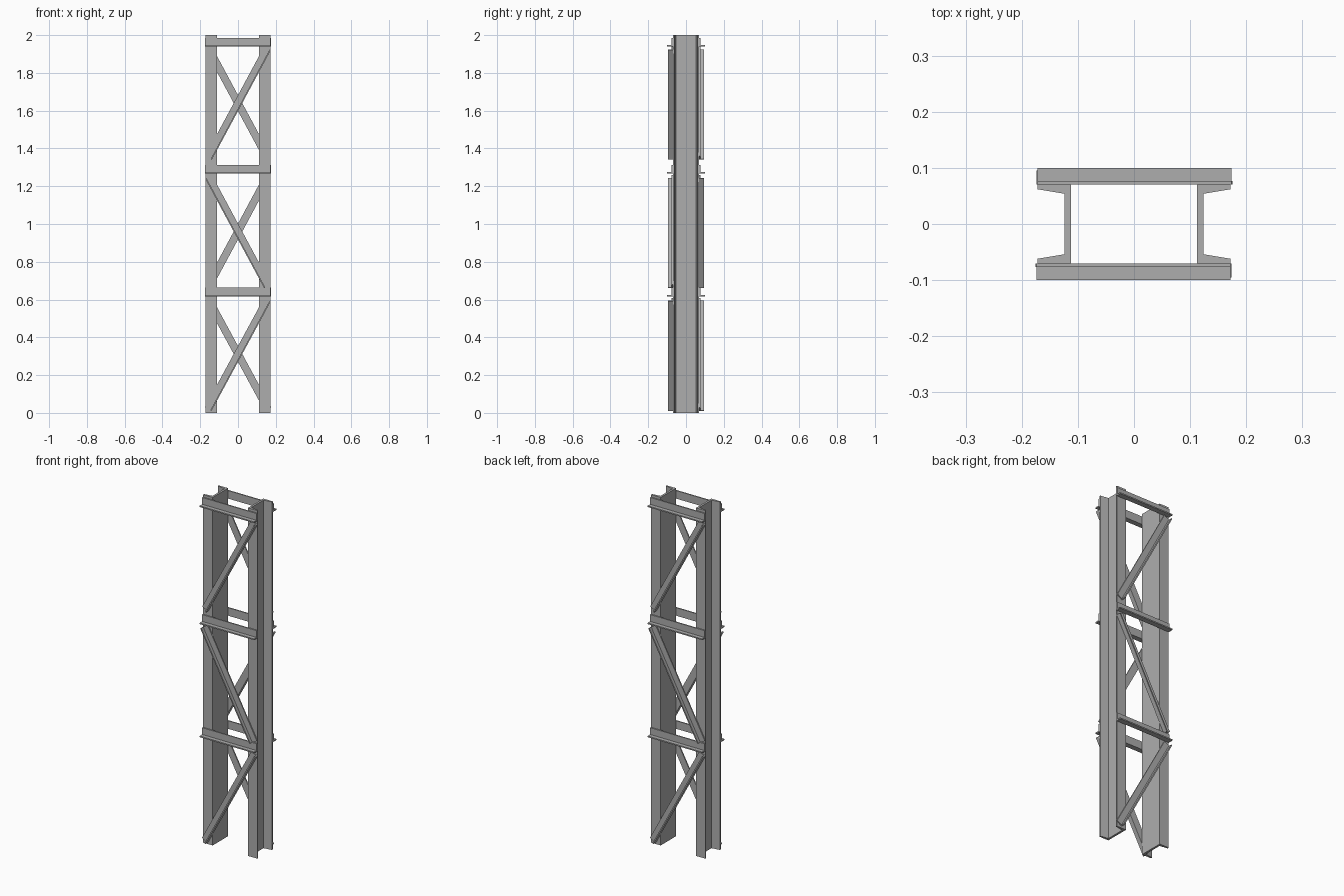
import bpy, bmesh
from math import pi
from mathutils import Vector, Matrix

cube = bpy.data.objects.get("Cube")
if cube:
    bpy.data.objects.remove(cube, do_unlink=True)

steel = bpy.data.materials.new("grey_steel")
steel.use_nodes = True
COLOR = (0.42, 0.42, 0.42, 1)
steel.diffuse_color = COLOR
steel.node_tree.nodes["Principled BSDF"].inputs["Base Color"].default_value = COLOR


def extrude(name, profile, start, along, across, out):
    """Sweep a 2D profile (across, out) from start by the vector along."""
    bm = bmesh.new()
    verts = [bm.verts.new(start + across * u + out * v) for u, v in profile]
    face = bm.faces.new(verts)
    ext = bmesh.ops.extrude_face_region(bm, geom=[face])
    bmesh.ops.translate(bm, vec=along,
                        verts=[g for g in ext["geom"] if isinstance(g, bmesh.types.BMVert)])
    bmesh.ops.recalc_face_normals(bm, faces=bm.faces)
    mesh = bpy.data.meshes.new(name)
    bm.to_mesh(mesh)
    bm.free()
    mesh.materials.append(steel)
    obj = bpy.data.objects.new(name, mesh)
    bpy.context.collection.objects.link(obj)
    return obj


X, Y, Z = Vector((1, 0, 0)), Vector((0, 1, 0)), Vector((0, 0, 1))

# Two upright channels, flanges pointing outward with tapered inner faces
CHANNEL = [(0.112, -0.07), (0.172, -0.07), (0.172, -0.062), (0.124, -0.054),
           (0.124, 0.054), (0.172, 0.062), (0.172, 0.07), (0.112, 0.07)]
for side, sx in (("left", 1), ("right", -1)):
    extrude(side + "_channel", CHANNEL, Vector(), Z * 2, X * sx, Y)


def angle_bar(name, a, b, width, leg, turn):
    """L-section bar on the front plane with its leg along the lower edge."""
    t, h = 0.007, width / 2
    profile = [(-h, 0), (h, 0), (h, t), (t - h, t), (t - h, leg), (-h, leg)]
    start, end = Vector((a[0], -0.07, a[1])), Vector((b[0], -0.07, b[1]))
    along = end - start
    across = Vector((-along.z, 0, along.x)).normalized()
    bar = extrude(name, profile, start, along, across, -Y)
    bar.data.transform(Matrix.Rotation(turn, 4, "Z"))


# Lacing on both faces; the back is the front turned half way round
RAILS = (("lower", 0.64), ("middle", 1.29), ("top", 1.963))
BRACES = (("lower", (-0.158, 0.02), (0.156, 0.6)),
          ("middle", (-0.156, 1.25), (0.156, 0.67)),
          ("upper", (-0.156, 1.35), (0.156, 1.93)))
for face, turn in (("front", 0), ("back", pi)):
    for label, z in RAILS:
        angle_bar(f"{face}_{label}_rail", (-0.174, z), (0.172, z), 0.046, 0.03, turn)
    for label, a, b in BRACES:
        angle_bar(f"{face}_{label}_brace", a, b, 0.04, 0.025, turn)
